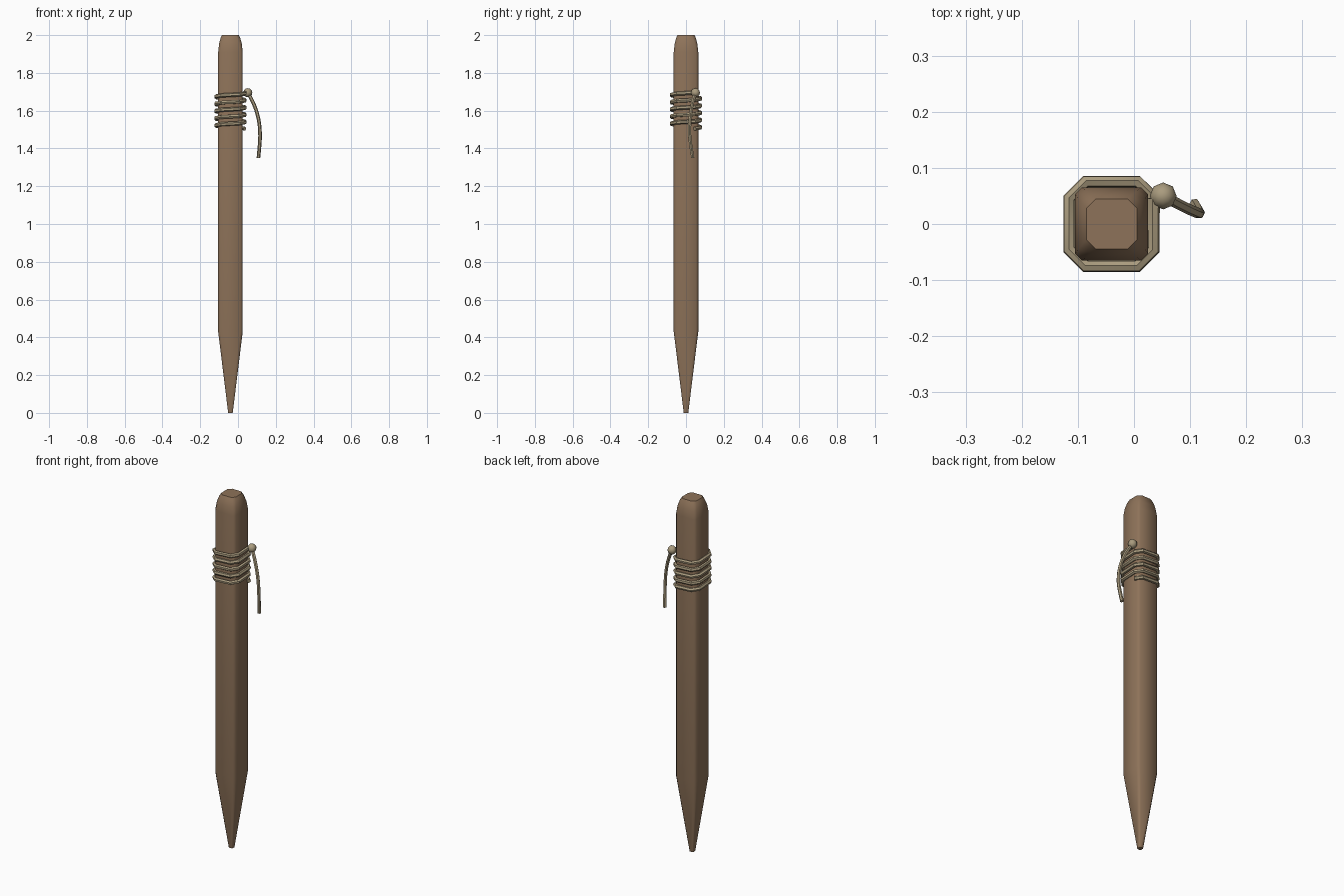
import bpy, bmesh, math

if "Cube" in bpy.data.objects:
    bpy.data.objects.remove(bpy.data.objects["Cube"])

CX = -0.04  # stake axis, offset so the whole model is centred


def material(name, rgb):
    m = bpy.data.materials.new(name)
    m.diffuse_color = (*rgb, 1)
    m.use_nodes = True
    m.node_tree.nodes["Principled BSDF"].inputs["Base Color"].default_value = m.diffuse_color
    return m


wood = material("wood", (0.27, 0.17, 0.10))
cord = material("cord", (0.40, 0.33, 0.21))


def octagon(half, flat):
    """Chamfered square, counter-clockwise from the +x side."""
    a, b = half, flat
    return [(a, b), (b, a), (-b, a), (-a, b), (-a, -b), (-b, -a), (b, -a), (a, -b)]


def finish(ob, mat, angle=35):
    ob.data.materials.append(mat)
    bpy.ops.object.select_all(action='DESELECT')
    ob.select_set(True)
    bpy.context.view_layer.objects.active = ob
    if ob.type == 'CURVE':
        bpy.ops.object.convert(target='MESH')
    bpy.ops.object.shade_smooth_by_angle(angle=math.radians(angle))


def cord_object(name, points, radius, kind='POLY'):
    cu = bpy.data.curves.new(name, 'CURVE')
    cu.dimensions = '3D'
    cu.bevel_depth = radius
    cu.bevel_resolution = 1
    cu.use_fill_caps = True
    sp = cu.splines.new(kind)
    sp.points.add(len(points) - 1)
    for p, co in zip(sp.points, points):
        p.co = (*co, 1)
    if kind == 'NURBS':
        sp.order_u = 3
        sp.use_endpoint_u = True
        sp.resolution_u = 3
    ob = bpy.data.objects.new(name, cu)
    bpy.context.collection.objects.link(ob)
    finish(ob, cord)


# Stake: chamfered square sections lofted up (z, half width, chamfer)
sections = [(0, 0.012, 0.004), (0.43, 0.065, 0.012), (1.91, 0.065, 0.012),
            (1.955, 0.060, 0.014), (1.985, 0.052, 0.016), (2.0, 0.045, 0.017)]
bm = bmesh.new()
rings = [[bm.verts.new((CX + x, y, z)) for x, y in octagon(h, h - c)]
         for z, h, c in sections]
for lo, hi in zip(rings, rings[1:]):
    for i in range(8):
        j = (i + 1) % 8
        bm.faces.new((lo[i], lo[j], hi[j], hi[i]))
bm.faces.new(rings[0][::-1])
bm.faces.new(rings[-1])
me = bpy.data.meshes.new("stake")
bm.to_mesh(me)
bm.free()
stake = bpy.data.objects.new("stake", me)
bpy.context.collection.objects.link(stake)
finish(stake, wood, 50)

# Rope wrap: five-turn octagonal helix
TURNS, Z0, Z1 = 5, 1.505, 1.695
loop = octagon(0.0755, 0.046)
n = TURNS * 8
cord_object("rope_wrap", [(CX + loop[i % 8][0], loop[i % 8][1], Z0 + (Z1 - Z0) * i / n)
                          for i in range(n + 1)], 0.011)

# Knot
bpy.ops.mesh.primitive_uv_sphere_add(segments=8, ring_count=6, radius=0.024,
                                     location=(0.052, 0.05, 1.695))
knot = bpy.context.object
knot.name = "knot"
finish(knot, cord, 60)

# Loose hanging end
cord_object("rope_tail", [(0.052, 0.05, 1.695), (0.085, 0.032, 1.64), (0.112, 0.02, 1.55),
                          (0.118, 0.018, 1.47), (0.114, 0.026, 1.41), (0.108, 0.036, 1.35)],
            0.0095, 'NURBS')
